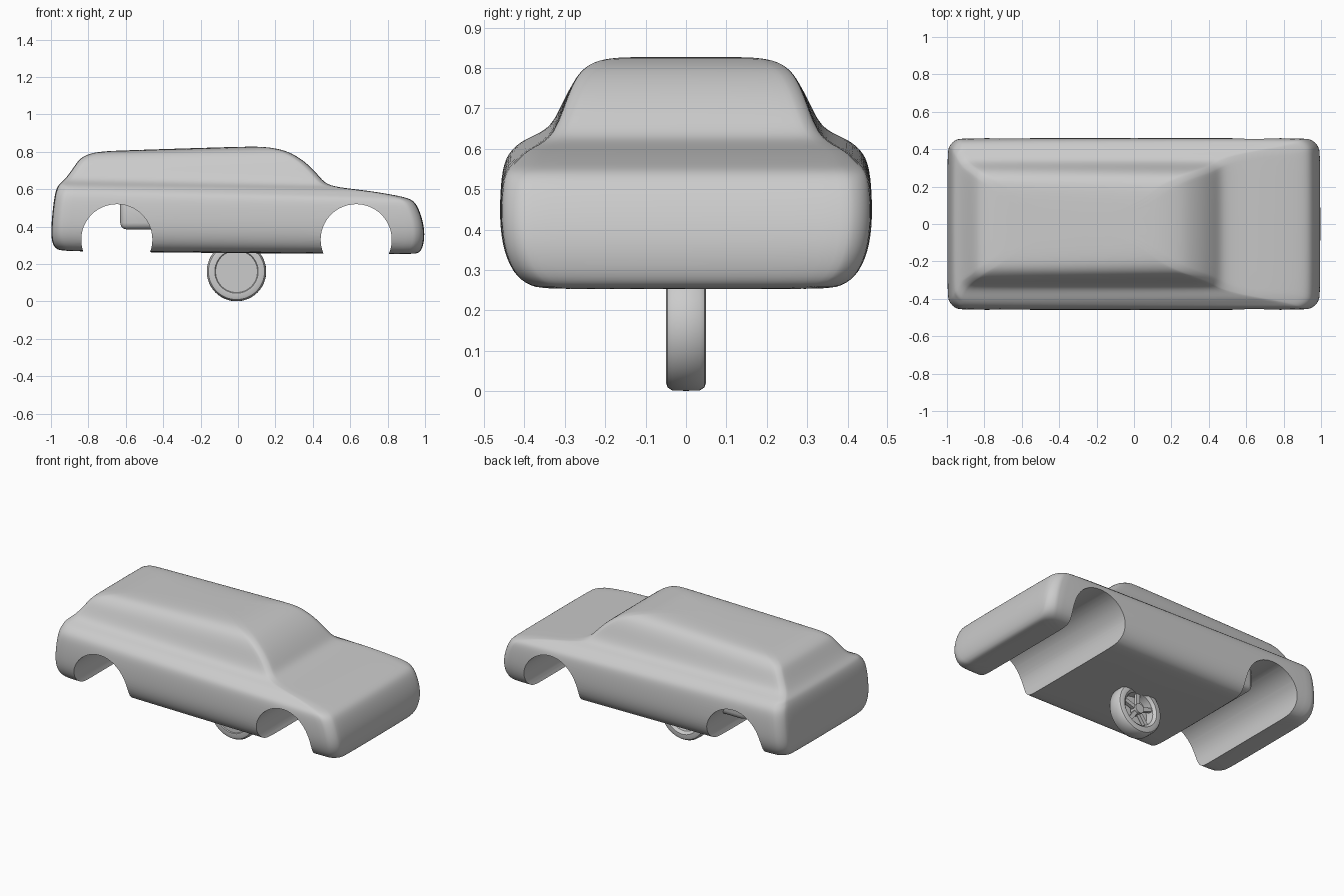
import bpy, bmesh, math
from mathutils import Matrix, Vector

if "Cube" in bpy.data.objects:
    bpy.data.objects.remove(bpy.data.objects["Cube"])


def finish(name, bm, angle=35):
    bmesh.ops.recalc_face_normals(bm, faces=bm.faces)
    me = bpy.data.meshes.new(name)
    bm.to_mesh(me)
    bm.free()
    ob = bpy.data.objects.new(name, me)
    bpy.context.collection.objects.link(ob)
    smooth(ob, angle)
    return ob


def smooth(ob, angle):
    bpy.ops.object.select_all(action='DESELECT')
    bpy.context.view_layer.objects.active = ob
    ob.select_set(True)
    bpy.ops.object.shade_smooth_by_angle(angle=math.radians(angle))


def add_cylinder(bm, center, radius, depth, segs=64):
    mat = Matrix.Translation(center) @ Matrix.Rotation(math.pi / 2, 4, 'X')
    bmesh.ops.create_cone(bm, cap_ends=True, segments=segs, radius1=radius,
                          radius2=radius, depth=depth, matrix=mat)


def add_box(bm, size, matrix):
    bmesh.ops.create_cube(bm, size=1, matrix=matrix @ Matrix.Diagonal((*size, 1)))


# Body: stacked rounded rectangles (rear x, rear z, front x, front z, half width)
LEVELS = [
    (-.92, .266, .93, .25, .34), (-.97, .275, .97, .258, .39),
    (-.995, .31, .99, .29, .432), (-1.0, .37, 1.0, .36, .457),
    (-.995, .45, .987, .44, .462), (-.985, .54, .957, .52, .458),
    (-.976, .585, .925, .548, .447), (-.967, .61, .86, .565, .425),
    (-.957, .625, .70, .592, .40), (-.94, .64, .53, .61, .365),
    (-.92, .66, .465, .63, .336), (-.89, .70, .43, .675, .314),
    (-.86, .745, .37, .738, .293), (-.835, .772, .30, .786, .27),
    (-.785, .793, .24, .811, .242), (-.72, .803, .15, .827, .20),
    (-.60, .808, .05, .829, .10),
]
bm = bmesh.new()
rings = []
for xr, zr, xf, zf, hy in LEVELS:
    r = .08 if zr < .62 else .05
    ring = []
    for i, (cx, cy) in enumerate([(xf - r, hy - r), (xr + r, hy - r),
                                  (xr + r, r - hy), (xf - r, r - hy)]):
        for k in range(5):
            a = math.pi / 2 * (i + k / 4)
            x, y = cx + r * math.cos(a), cy + r * math.sin(a)
            z = zr + (zf - zr) * (x - xr) / (xf - xr)
            ring.append(bm.verts.new((x, y, z)))
    rings.append(ring)
for a, b in zip(rings, rings[1:]):
    for i in range(20):
        j = (i + 1) % 20
        bm.faces.new((a[i], a[j], b[j], b[i]))
bm.faces.new(rings[0])
bm.faces.new(rings[-1])
body = finish("car_body", bm, 180)
body.modifiers.new("round", 'SUBSURF').levels = 2

# Wheel arch tunnels cut right through the body
cutters = []
for name, x in (("rear_arch_cutter", -.648), ("front_arch_cutter", .632)):
    bm = bmesh.new()
    add_cylinder(bm, (x, 0, .33), .19, 1.2)
    cut = finish(name, bm)
    cut.hide_render = True
    cutters.append(cut)
    mod = body.modifiers.new("arch", 'BOOLEAN')
    mod.object = cut
    mod.solver = 'EXACT'
bpy.ops.object.select_all(action='DESELECT')
bpy.context.view_layer.objects.active = body
body.select_set(True)
for mod in list(body.modifiers):
    bpy.ops.object.modifier_apply(modifier=mod.name)
smooth(body, 35)
for cut in cutters:
    bpy.data.objects.remove(cut)

# Wheel: spun tyre and rim profile (radius, y), dished on the back side
WHEEL = Vector((-.008, 0, .16))
PROFILE = [(0, -.045), (.112, -.045), (.116, -.05), (.138, -.05), (.150, -.046),
           (.158, -.034), (.159, 0), (.158, .034), (.150, .046), (.138, .05),
           (.118, .05), (.110, .042), (.102, .035), (.098, -.015), (0, -.015)]
bm = bmesh.new()
vs = [bm.verts.new((r, y, 0)) for r, y in PROFILE]
es = [bm.edges.new(p) for p in zip(vs, vs[1:])]
bmesh.ops.spin(bm, geom=vs + es, cent=(0, 0, 0), axis=(0, 1, 0),
               angle=math.tau, steps=64, use_merge=True)
bmesh.ops.remove_doubles(bm, verts=bm.verts, dist=1e-5)
finish("wheel", bm).location = WHEEL

# Five spokes and a hub
bm = bmesh.new()
for i in range(5):
    rot = Matrix.Rotation(math.tau * i / 5, 4, 'Y')
    add_box(bm, (.024, .022, .085), rot @ Matrix.Translation((0, .018, .06)))
add_cylinder(bm, (0, .018, 0), .03, .05, 32)
finish("wheel_spokes", bm).location = WHEEL

# Block showing inside the rear arch
bm = bmesh.new()
add_box(bm, (.30, .62, .18), Matrix.Translation((-.48, 0, .475)))
bmesh.ops.bevel(bm, geom=bm.edges[:], offset=.035, segments=3, profile=.5,
                affect='EDGES')
finish("underbody_block", bm)
